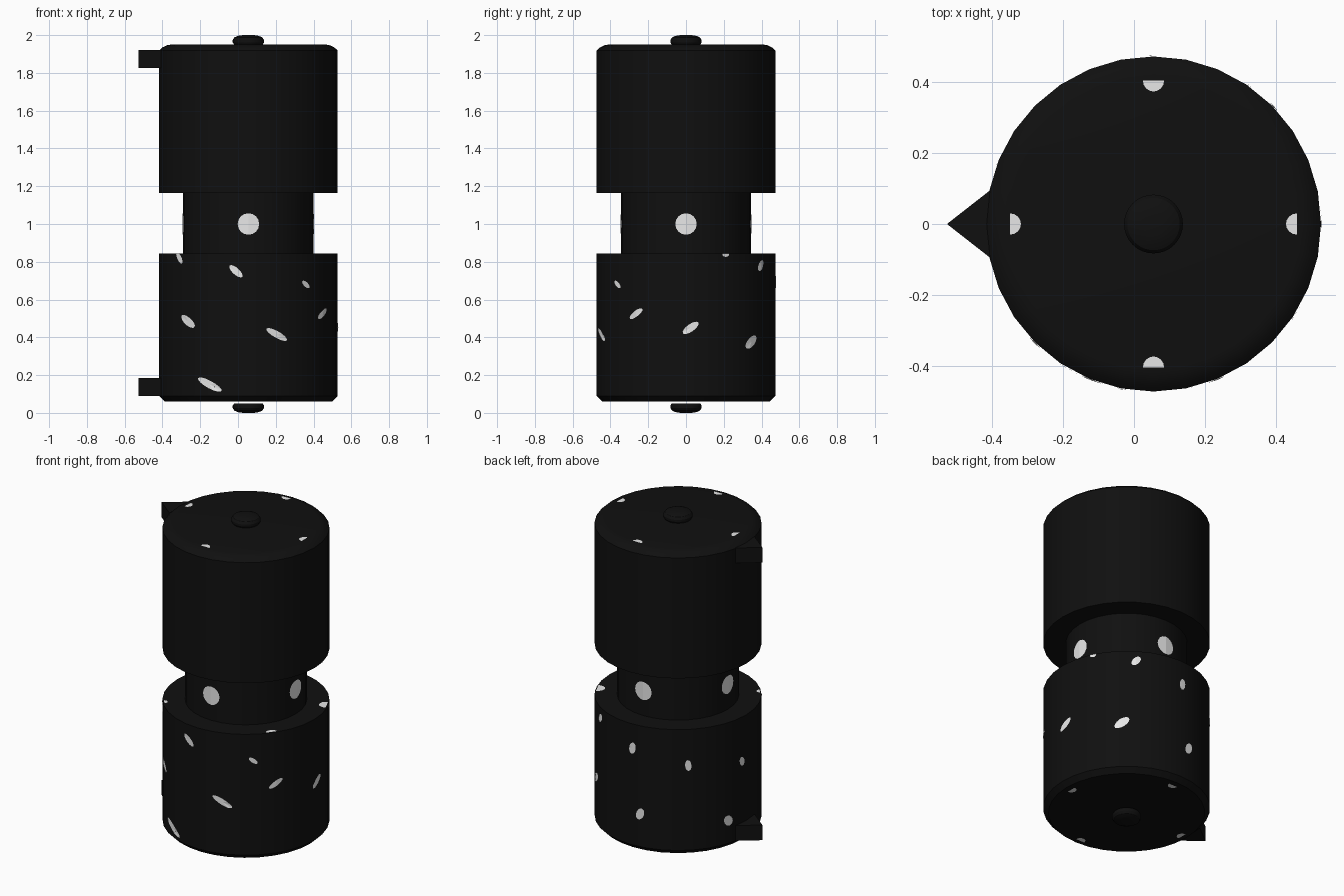
import bpy, bmesh, math

if "Cube" in bpy.data.objects:
    bpy.data.objects.remove(bpy.data.objects["Cube"])

CX, SIDES = 0.055, 32
R_BODY, R_NECK = 0.473, 0.345


def material(name, rgb):
    m = bpy.data.materials.new(name)
    m.diffuse_color = (*rgb, 1)
    m.use_nodes = True
    m.node_tree.nodes["Principled BSDF"].inputs["Base Color"].default_value = m.diffuse_color
    return m


BLACK = material("black shell", (0.005, 0.005, 0.005))
WHITE = material("white spots", (0.8, 0.8, 0.8))


def add_object(name, bm, mat, smooth=False):
    mesh = bpy.data.meshes.new(name)
    bm.to_mesh(mesh)
    bm.free()
    mesh.materials.append(mat)
    ob = bpy.data.objects.new(name, mesh)
    bpy.context.collection.objects.link(ob)
    if smooth:
        bpy.ops.object.select_all(action='DESELECT')
        ob.select_set(True)
        bpy.context.view_layer.objects.active = ob
        bpy.ops.object.shade_smooth_by_angle(angle=math.radians(30))
    return ob


def lathe(name, profile, mat):
    """Revolve (radius, z) points from bottom to top, capping both ends."""
    bm = bmesh.new()
    rings = []
    for r, z in profile:
        rings.append([bm.verts.new((CX + r * math.cos(2 * math.pi * i / SIDES),
                                    r * math.sin(2 * math.pi * i / SIDES), z))
                      for i in range(SIDES)])
    for lo, hi in zip(rings, rings[1:]):
        for i in range(SIDES):
            j = (i + 1) % SIDES
            bm.faces.new((lo[i], lo[j], hi[j], hi[i]))
    bm.faces.new(rings[0][::-1])
    bm.faces.new(rings[-1])
    return add_object(name, bm, mat, True)


# Main body with waist groove, chamfered bottom and rounded top
lathe("body", [(0.443, 0.06), (R_BODY, 0.09), (R_BODY, 0.845), (R_NECK, 0.845),
               (R_NECK, 1.165), (R_BODY, 1.165), (R_BODY, 1.918),
               (0.455, 1.935), (0.432, 1.946), (0.41, 1.95)], BLACK)

# Domed knobs at both ends
dome = [(0.076, 0.0), (0.083, 0.012), (0.083, 0.024), (0.074, 0.038),
        (0.055, 0.046), (0.03, 0.05)]
lathe("top_knob", [(r, 1.95 + z) for r, z in dome], BLACK)
lathe("bottom_knob", [(r, 0.05 - z) for r, z in reversed(dome)], BLACK)

# Pointed side lugs
for name, z0, z1 in (("upper_lug", 1.825, 1.92), ("lower_lug", 0.09, 0.185)):
    bm = bmesh.new()
    pts = [(-0.528, 0), (-0.40, -0.10), (-0.32, -0.10), (-0.32, 0.10), (-0.40, 0.10)]
    lo = [bm.verts.new((x, y, z0)) for x, y in pts]
    hi = [bm.verts.new((x, y, z1)) for x, y in pts]
    bm.faces.new(lo[::-1])
    bm.faces.new(hi)
    for i in range(5):
        j = (i + 1) % 5
        bm.faces.new((lo[i], lo[j], hi[j], hi[i]))
    add_object(name, bm, BLACK)


def wall_point(radius, a, z):
    """Point just off the faceted wall at angle a."""
    step = 2 * math.pi / SIDES
    r = radius * math.cos(step / 2) / math.cos(a % step - step / 2) + 0.003
    return (CX + r * math.cos(a), r * math.sin(a), z)


def wall_spot(bm, radius, deg, z, length, width, tilt, zmax=9):
    """Thin elliptical spot wrapped on the wall."""
    a0, t, n = math.radians(deg), math.radians(tilt), 16
    centre = bm.verts.new(wall_point(radius, a0, min(z, zmax)))
    ring = []
    for i in range(n):
        p = length * math.cos(2 * math.pi * i / n)
        q = width * math.sin(2 * math.pi * i / n)
        u = p * math.cos(t) - q * math.sin(t)
        v = p * math.sin(t) + q * math.cos(t)
        ring.append(bm.verts.new(wall_point(radius, a0 + u / radius, min(z + v, zmax))))
    for i in range(n):
        bm.faces.new((centre, ring[i], ring[(i + 1) % n]))


def flat_spot(bm, r, deg, z, half, depth, up=True):
    """Half-round spot on a level face, flat edge outward, round edge inward."""
    a = math.radians(deg)
    vs = []
    for i in range(9):
        b = math.pi * i / 8
        d, s = r - depth * math.sin(b), half * math.cos(b)
        vs.append(bm.verts.new((CX + d * math.cos(a) - s * math.sin(a),
                                d * math.sin(a) + s * math.cos(a), z)))
    f = bm.faces.new(vs)
    f.normal_update()
    if (f.normal.z > 0) != up:
        f.normal_flip()


# Round spots on the waist
bm = bmesh.new()
for d in range(0, 360, 90):
    wall_spot(bm, R_NECK, d, 1.0, 0.057, 0.057, 0)
add_object("waist_spots", bm, WHITE)

# Scattered slanted spots on the lower drum: angle, z, length, width, tilt
bm = bmesh.new()
for s in ((-98, 0.75, 0.045, 0.018, -42), (-50, 0.68, 0.03, 0.013, -35),
          (-34, 0.525, 0.048, 0.016, 32), (-71.5, 0.415, 0.065, 0.018, -28),
          (-132.6, 0.485, 0.056, 0.022, -32), (-115.7, 0.15, 0.077, 0.02, -26),
          (-140.5, 0.82, 0.036, 0.016, -50), (26.4, 0.84, 0.02, 0.014, 0),
          (56.6, 0.78, 0.034, 0.02, 50), (3, 0.45, 0.05, 0.02, 35),
          (46.8, 0.375, 0.05, 0.025, 37), (92, 0.695, 0.036, 0.021, 80),
          (132, 0.62, 0.034, 0.018, 95), (175, 0.57, 0.03, 0.02, 110),
          (98, 0.295, 0.038, 0.024, 65), (162, 0.233, 0.036, 0.028, 130)):
    wall_spot(bm, R_BODY, *s, zmax=0.845)
# Spots on the ledge above the lower drum
flat_spot(bm, 0.468, -37, 0.848, 0.032, 0.025)
flat_spot(bm, 0.465, 25, 0.848, 0.04, 0.045)
flat_spot(bm, 0.465, -140, 0.848, 0.02, 0.02)
add_object("drum_spots", bm, WHITE)

# Four half-round spots on the top and bottom faces
bm = bmesh.new()
for d in range(0, 360, 90):
    flat_spot(bm, 0.405, d, 1.953, 0.03, 0.031)
    flat_spot(bm, 0.41, d, 0.057, 0.03, 0.031, False)
add_object("end_spots", bm, WHITE)
